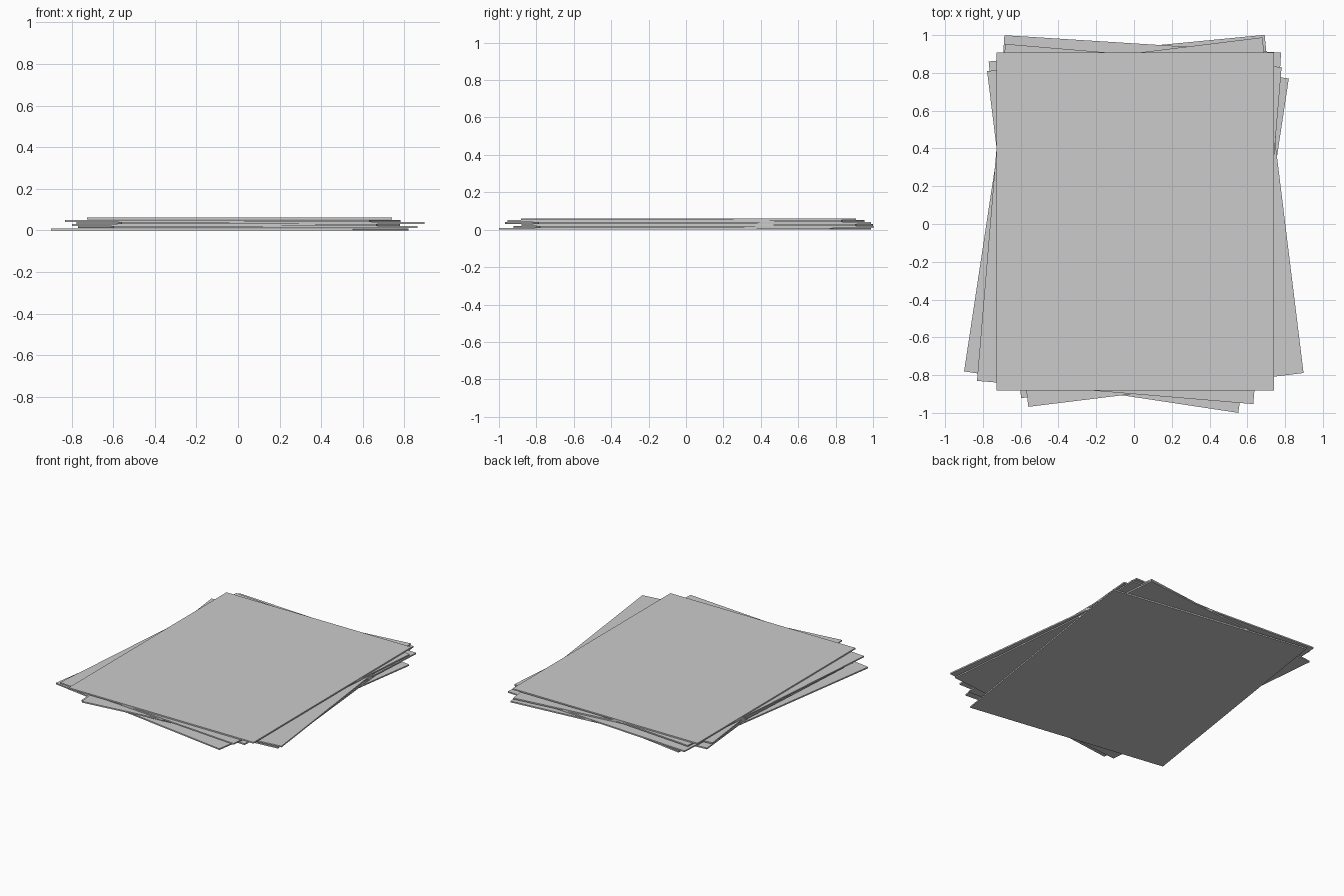
import bpy
from math import radians

if "Cube" in bpy.data.objects:
    bpy.data.objects.remove(bpy.data.objects["Cube"])

SHEET_W, SHEET_H = 1.468, 1.79
THICK = 0.0095
STEP = 0.0103

# Bottom to top: centre x, centre y, turn in degrees
sheets = [
    (-0.04, -0.005, -8.6),
    (0.047, 0.04, 5.5),
    (-0.01, 0.06, -3.6),
    (0.06, 0.01, 7.0),
    (-0.025, 0.0, -4.8),
    (0.007, 0.013, 0.0),
]

# Loose stack of paper, each sheet a thin slab
for i, (x, y, turn) in enumerate(sheets):
    bpy.ops.mesh.primitive_cube_add(
        size=1, location=(x, y, THICK / 2 + i * STEP),
        rotation=(0, 0, radians(turn)))
    sheet = bpy.context.object
    sheet.name = f"paper_sheet_{i + 1}"
    sheet.scale = (SHEET_W, SHEET_H, THICK)
